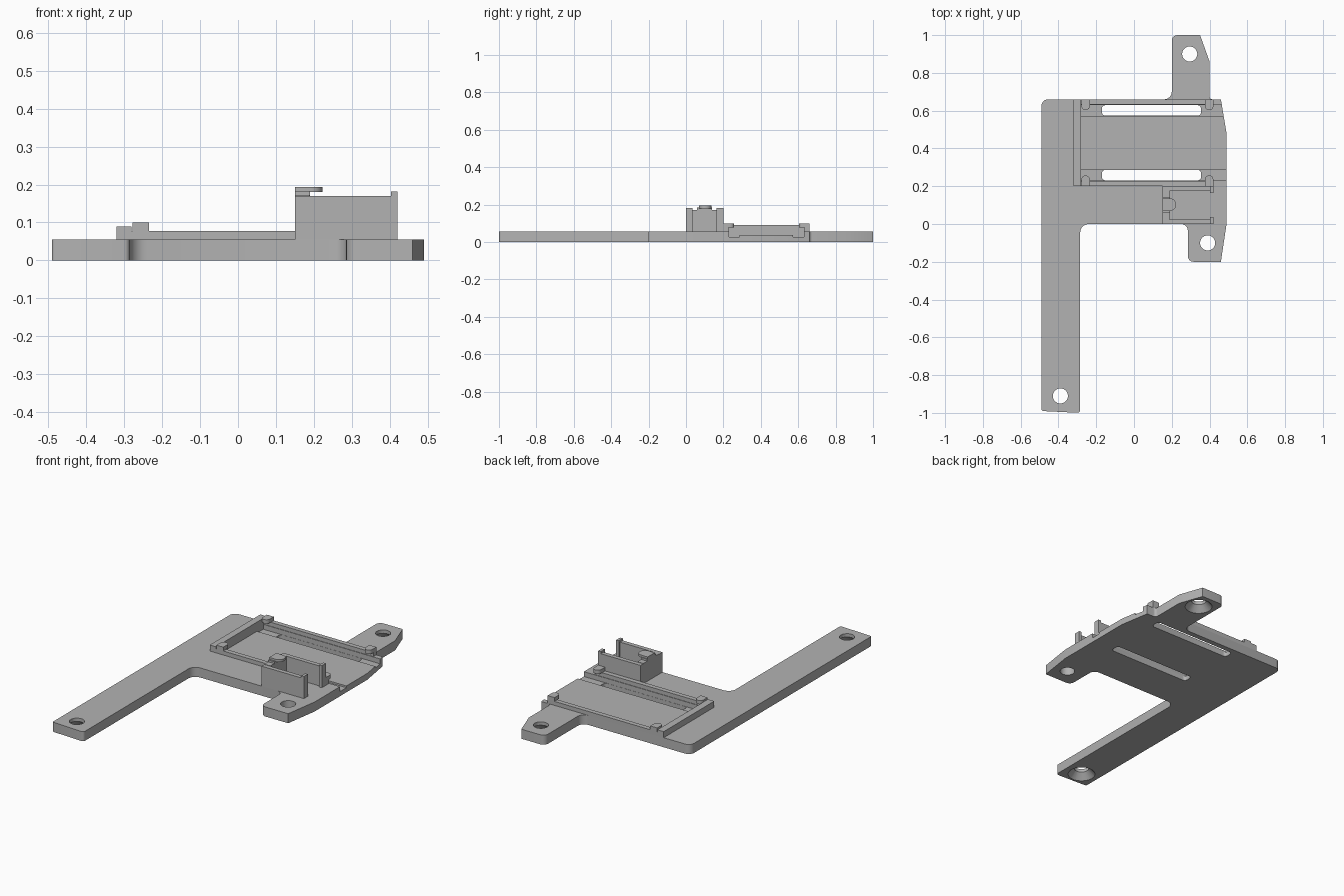
import bpy
import bmesh
from math import pi, cos, sin
from mathutils import Vector

cube = bpy.data.objects.get("Cube")
if cube:
    bpy.data.objects.remove(cube, do_unlink=True)

grey = bpy.data.materials.new("plain grey plastic")
grey.use_nodes = True
grey.diffuse_color = (0.45, 0.45, 0.45, 1)
grey.node_tree.nodes["Principled BSDF"].inputs["Base Color"].default_value = grey.diffuse_color

TOP = 0.055      # plate thickness
MID = 0.43       # middle line of the tray


def rounded(points, steps=6):
    """Outline from (x, y, radius) corners; a radius rounds the corner."""
    out = []
    for i, (x, y, r) in enumerate(points):
        p = Vector((x, y))
        if r == 0:
            out.append(p)
            continue
        a = (Vector(points[i - 1][:2]) - p).normalized()
        b = (Vector(points[(i + 1) % len(points)][:2]) - p).normalized()
        half = a.angle(b) / 2
        centre = p + (a + b).normalized() * r / sin(half)
        reach = r * cos(half) / sin(half)
        u, v = p + a * reach - centre, p + b * reach - centre
        sweep = u.angle(v)
        for k in range(steps + 1):
            t = k / steps
            out.append(centre + (u * sin((1 - t) * sweep) + v * sin(t * sweep)) / sin(sweep))
    return out


def finish(name, bm):
    bmesh.ops.recalc_face_normals(bm, faces=bm.faces)
    mesh = bpy.data.meshes.new(name)
    bm.to_mesh(mesh)
    bm.free()
    mesh.materials.append(grey)
    ob = bpy.data.objects.new(name, mesh)
    bpy.context.collection.objects.link(ob)
    return ob


def prism(name, points, z0, z1):
    bm = bmesh.new()
    face = bm.faces.new([bm.verts.new((p.x, p.y, z0)) for p in rounded(points)])
    top = bmesh.ops.extrude_face_region(bm, geom=[face])["geom"]
    bmesh.ops.translate(bm, vec=(0, 0, z1 - z0),
                        verts=[g for g in top if isinstance(g, bmesh.types.BMVert)])
    return finish(name, bm)


def box(name, x0, x1, y0, y1, z0, z1, r=0):
    return prism(name, [(x0, y0, r), (x1, y0, r), (x1, y1, r), (x0, y1, r)], z0, z1)


def cone(name, x, y, r0, r1, z0, z1):
    bm = bmesh.new()
    bmesh.ops.create_cone(bm, cap_ends=True, segments=32, radius1=r0, radius2=r1, depth=z1 - z0)
    bmesh.ops.translate(bm, vec=(x, y, (z0 + z1) / 2), verts=bm.verts)
    return finish(name, bm)


def cut(target, cutter):
    mod = target.modifiers.new("cut", "BOOLEAN")
    mod.operation = "DIFFERENCE"
    mod.solver = "EXACT"
    mod.object = cutter
    bpy.context.view_layer.objects.active = target
    bpy.ops.object.modifier_apply(modifier=mod.name)
    bpy.data.objects.remove(cutter, do_unlink=True)


# Base plate with its long arm and two mounting tabs
plate = prism("base_plate", [
    (-0.49, -0.99, 0.01), (-0.285, -1, 0.015), (-0.285, 0, 0.045), (0.285, 0, 0.035),
    (0.285, -0.2, 0.03), (0.46, -0.2, 0), (0.49, 0, 0), (0.49, 0.48, 0), (0.46, 0.66, 0),
    (0.4, 0.66, 0.015), (0.4, 0.86, 0), (0.35, 1, 0), (0.2, 1, 0.03), (0.2, 0.66, 0.04),
    (-0.49, 0.66, 0.035)], 0, TOP)

# Screw holes, two of them countersunk underneath
for x, y, sunk in [(0.295, 0.9, True), (-0.39, -0.91, True), (0.39, -0.1, False)]:
    cut(plate, cone("hole_cutter", x, y, 0.04, 0.04, -0.1, 0.1))
    if sunk:
        cut(plate, cone("countersink_cutter", x, y, 0.08, 0.038, -0.007, 0.038))

# Recessed tray floor, open at its left end, with a groove and slot along each side
cut(plate, box("tray_cutter", -0.28, 0.6, 0.23, 0.63, 0.037, 0.1))
for side in (-1, 1):
    near, far = sorted((MID + side * 0.143, MID + side * 0.2))
    cut(plate, box("groove_cutter", -0.28, 0.6, near, far, 0.027, 0.1))
    cut(plate, box("slot_cutter", -0.17, 0.355, near + 0.001, far - 0.001, -0.1, 0.1, 0.018))

# Tray rails and snap clips, mirrored about the tray middle
for side, label in ((-1, "front"), (1, "back")):
    outer, inner = MID + side * 0.23, MID + side * 0.203
    near, far = sorted((outer, inner))
    box(label + "_rail", -0.32, 0.42, near, far, TOP, 0.078)
    for x, end in ((-0.256, "right"), (0.398, "left")):
        tip = MID + side * 0.173
        prism(f"{label}_{end}_clip", [
            (x - 0.022, outer, 0), (x + 0.022, outer, 0),
            (x + 0.022, tip, 0.021), (x - 0.022, tip, 0.021)], 0.078, 0.1)
box("tray_end_wall", -0.32, -0.28, 0.2, 0.66, TOP, 0.09)

# Tall connector holder: two side walls, an end wall and lips at the open end
for label, y0, y1, lip0, lip1 in (("front", 0, 0.025, 0, 0.036), ("back", 0.175, 0.2, 0.164, 0.2)):
    box(f"holder_{label}_wall", 0.15, 0.42, y0, y1, TOP, 0.17)
    box(f"holder_{label}_lip", 0.403, 0.42, lip0, lip1, TOP, 0.182)
box("holder_end_wall", 0.15, 0.188, 0.025, 0.175, TOP, 0.172)
box("holder_hook_post", 0.15, 0.19, 0.06, 0.14, 0.17, 0.183)
prism("holder_hook", [(0.15, 0.07, 0), (0.223, 0.07, 0.031), (0.223, 0.135, 0.031),
                      (0.15, 0.135, 0)], 0.18, 0.194)

# Smooth the rounded corners and holes, keep edges sharp
bpy.ops.object.select_all(action="DESELECT")
for ob in bpy.context.collection.objects:
    if ob.type == "MESH" and grey.name in ob.data.materials:
        ob.select_set(True)
        bpy.context.view_layer.objects.active = ob
bpy.ops.object.shade_smooth_by_angle(angle=pi / 6)
